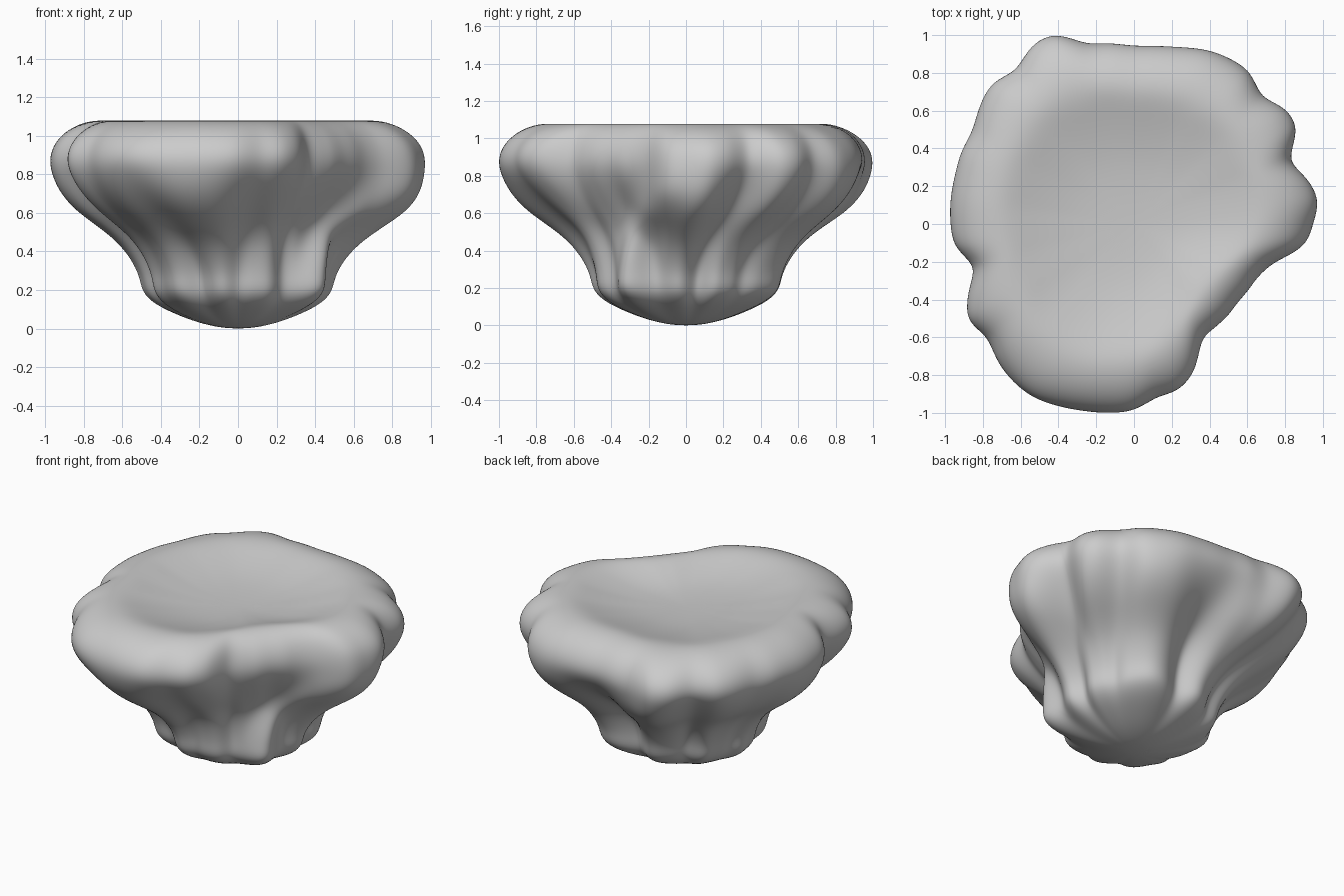
import bpy, bmesh
from math import sin, cos, pi, radians, exp

cube = bpy.data.objects.get("Cube")
if cube:
    bpy.data.objects.remove(cube, do_unlink=True)

# Rim radius around the bowl, evenly spaced counter-clockwise from +x
RIM = [.935, .975, .945, .895, .99, 1.0, .955, 1.0, 1.0, .99, .965, .95,
       .945, .965, .985, 1.08, 1.085, 1.03, 1.055, 1.025, .985, .99, .98, .975,
       .967, .95, .88, .95, 1.01, .98, 1.02, 1.05, 1.06, 1.04, 1.02, 1.005,
       .985, .925, .91, .84, .715, .695, .695, .69, .70, .715, .77, .89]
N = 96

# Outer wall: height, blend from stem to rim, stem scale, fold strength
OUTER = [(.004, 0, .18, 0), (.03, 0, .42, .2), (.08, 0, .68, .5),
         (.13, 0, .88, .9), (.19, 0, 1, 1.2), (.27, .02, 1, 1.2),
         (.36, .10, 1, 1.2), (.45, .23, 1, 1.1), (.53, .42, 1, 1),
         (.61, .65, 1, .8), (.70, .84, 1, .55), (.79, .96, 1, .25),
         (.87, 1.01, 1, .05)]
# Lip and shallow hollow: height, fraction of rim radius
INNER = [(.95, .985), (1.02, .925), (1.065, .84), (1.082, .75), (1.072, .67),
         (1.048, .58), (1.02, .46), (.997, .32), (.987, .16)]
# Creases (negative) and roots (positive): angle at stem, angle at rim, width, depth
FOLDS = [(7, 21, 8, -.13), (36, 45, 6, -.06), (55, 58, 14, .10),
         (86, 92, 9, -.08), (127, 127, 8, -.10), (160, 160, 6, -.05),
         (196, 196, 8, -.12), (245, 238, 7, -.06), (270, 272, 6, -.06),
         (300, 290, 9, -.11), (321, 354, 9, .09), (338, 325, 9, -.06),
         (17, 32, 7, .05)]
# Bulges and hollows midway under the lip: angle, width, depth
UNDERSIDE = [(3, 12, .12), (82, 9, -.08), (108, 13, .08), (180, 20, .05),
             (252, 12, .05), (280, 10, -.09), (318, 20, -.12)]


def rim(a):
    """Rim radius at any angle, by a smooth cyclic curve."""
    x = (a / (2 * pi) * len(RIM)) % len(RIM)
    i = int(x)
    t = x - i
    p, q, r, s = (RIM[(i + k) % len(RIM)] for k in (-1, 0, 1, 2))
    return 1.006 * (q + .5 * t * (r - p + t * (2 * p - 5 * q + 4 * r - s
                                               + t * (3 * (q - r) + s - p))))


def calm_rim(a):
    """Rim radius averaged over its neighbourhood, for the hollow."""
    return sum(rim(a + radians(7.5 * k)) for k in range(-2, 3)) / 5


def bump(a, deg, width):
    """Soft cyclic bump around an angle in degrees."""
    d = (a - radians(deg) + pi) % (2 * pi) - pi
    return exp(-(d / radians(width)) ** 2)


def folds(a, w):
    """Irregular ripple of the stem, with leaning creases and roots."""
    f = .025 * sin(11 * a + 1.2) * (1 - w)
    for low, high, width, depth in FOLDS:
        turn = (high - low + 180) % 360 - 180
        f += depth * bump(a, low + turn * w, width)
    return f


def underside(a, w):
    """Bulges and hollows that fade out at the stem and at the lip."""
    return 4 * w * (1 - w) * sum(d * bump(a, deg, width) for deg, width, d in UNDERSIDE)


def ring(bm, z, radius):
    angles = [2 * pi * i / N for i in range(N)]
    return [bm.verts.new((radius(a) * cos(a), radius(a) * sin(a), z)) for a in angles]


bm = bmesh.new()
rings = []
for z, w, s, f in OUTER:
    c = min(w, 1)
    rings.append(ring(bm, z, lambda a: (.50 * s * (1 - w) + rim(a) * w)
                      * (1 + f * folds(a, c) + underside(a, c))))
for k, (z, s) in enumerate(INNER):
    m = min(1, k / 4)
    rings.append(ring(bm, z, lambda a: s * (rim(a) * (1 - m) + calm_rim(a) * m)))

# Skin the rings and close both ends
for lo, hi in zip(rings, rings[1:]):
    for i in range(N):
        j = (i + 1) % N
        bm.faces.new((lo[i], lo[j], hi[j], hi[i]))
bottom = bm.verts.new((0, 0, 0))
floor = bm.verts.new((0, 0, .984))
for i in range(N):
    j = (i + 1) % N
    bm.faces.new((bottom, rings[0][j], rings[0][i]))
    bm.faces.new((floor, rings[-1][i], rings[-1][j]))
bmesh.ops.recalc_face_normals(bm, faces=bm.faces)

mesh = bpy.data.meshes.new("fluted_bowl")
bm.to_mesh(mesh)
bm.free()
mesh.shade_smooth()
bowl = bpy.data.objects.new("fluted_bowl", mesh)
bpy.context.collection.objects.link(bowl)
sub = bowl.modifiers.new("Smooth", 'SUBSURF')
sub.levels = sub.render_levels = 2

# Single plain colour
grey = bpy.data.materials.new("pale_grey")
grey.use_nodes = True
grey.diffuse_color = (.6, .6, .6, 1)
grey.node_tree.nodes["Principled BSDF"].inputs["Base Color"].default_value = (.6, .6, .6, 1)
mesh.materials.append(grey)
